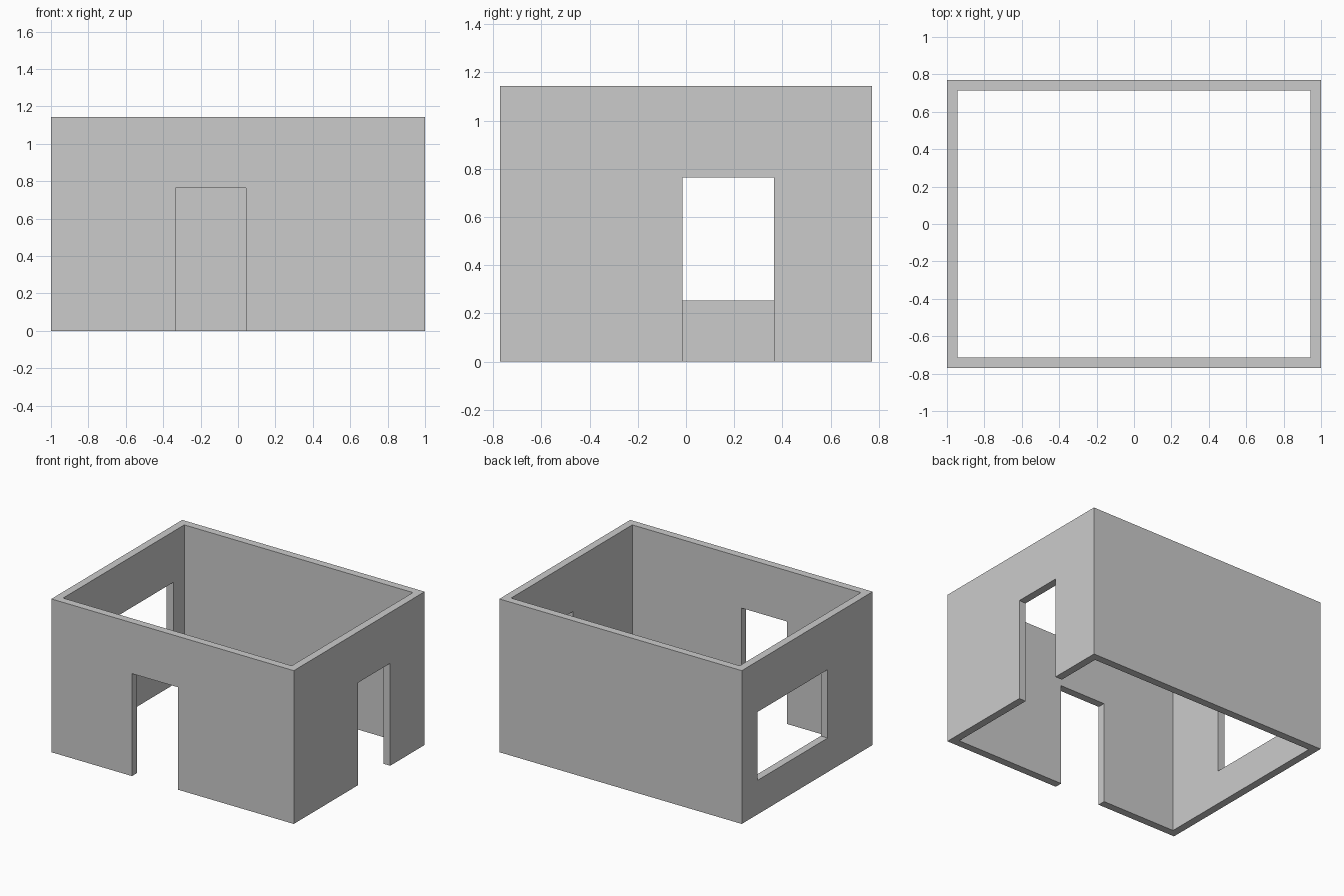
import bpy

if "Cube" in bpy.data.objects:
    bpy.data.objects.remove(bpy.data.objects["Cube"])

HX, HY, H, T = 1.0, 0.771, 1.143, 0.057   # half sizes, height, wall thickness
DOOR_TOP, SILL = 0.764, 0.254


def box(name, x, y, z):
    """Box from (min, max) ranges on each axis."""
    centre = [(a + b) / 2 for a, b in (x, y, z)]
    bpy.ops.mesh.primitive_cube_add(size=1, location=centre)
    ob = bpy.context.object
    ob.name = name
    ob.scale = [b - a for a, b in (x, y, z)]
    bpy.ops.object.transform_apply(location=True, rotation=False, scale=True)
    return ob


def cut(target, name, x, y, z):
    """Subtract a box from the target, then discard the cutter."""
    cutter = box(name, x, y, z)
    cutter.hide_render = True
    mod = target.modifiers.new(name, 'BOOLEAN')
    mod.operation = 'DIFFERENCE'
    mod.solver = 'EXACT'
    mod.object = cutter
    bpy.context.view_layer.objects.active = target
    bpy.ops.object.modifier_apply(modifier=mod.name)
    bpy.data.objects.remove(cutter)


# Four walls, open at top and bottom
walls = box("room_walls", (-HX, HX), (-HY, HY), (0, H))
cut(walls, "room_interior", (-HX + T, HX - T), (-HY + T, HY - T), (-0.2, H + 0.2))

# Front doorway
cut(walls, "front_doorway", (-0.335, 0.043), (-HY - 0.1, -HY + T + 0.1), (-0.2, DOOR_TOP))
# Right doorway
cut(walls, "right_doorway", (HX - T - 0.1, HX + 0.1), (-0.015, 0.365), (-0.2, DOOR_TOP))
# Left window
cut(walls, "left_window", (-HX - 0.1, -HX + T + 0.1), (-0.241, 0.587), (SILL, DOOR_TOP))
